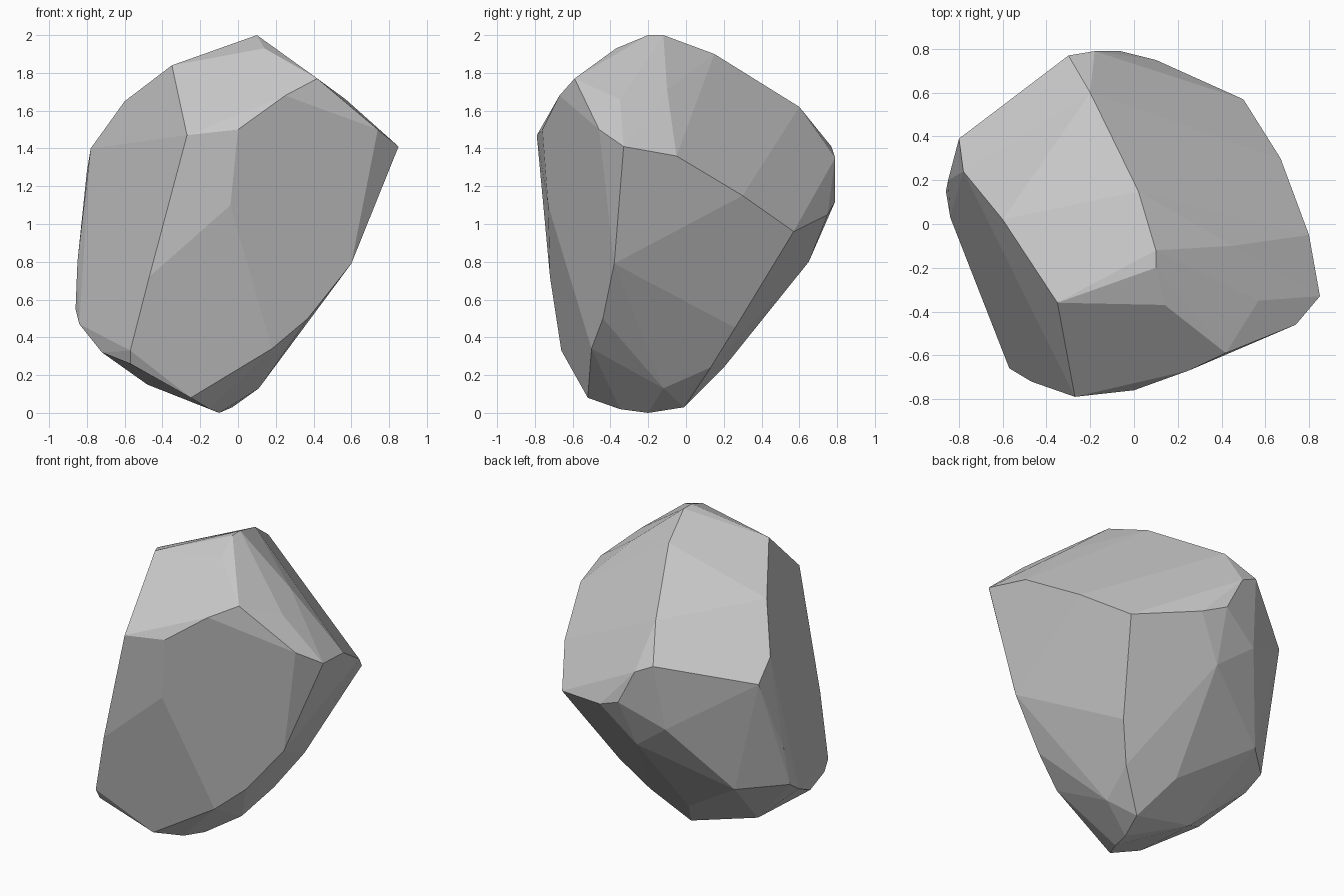
import bpy, bmesh, math

# Corner points of the chiselled boulder, grouped in height bands
crown = [(.10, -.12, 2), (.10, -.20, 2), (.14, -.37, 1.93), (-.35, -.36, 1.84),
         (.02, .15, 1.90), (-.20, .60, 1.62), (-.30, .77, 1.41)]
shoulder = [(-.60, .02, 1.65), (-.78, .24, 1.40), (-.80, .39, 1.28), (.42, -.59, 1.77),
            (.25, -.67, 1.68), (-.27, -.79, 1.47), (0, -.76, 1.50), (.74, -.46, 1.50),
            (.57, -.35, 1.66), (.85, -.33, 1.41), (.80, -.05, 1.36), (.45, -.10, 1.71)]
belt = [(.67, .30, 1.15), (.50, .57, .96), (.10, .75, 1.05), (-.06, .79, 1.12),
        (-.18, .79, 1.35), (-.04, -.73, 1.10), (-.47, -.72, .72), (.60, -.38, .79),
        (-.86, .15, .55), (-.85, .20, .80), (-.34, .70, .98), (-.10, .65, .80)]
base = [(-.57, -.66, .33), (-.57, -.62, .26), (-.25, -.52, .08), (.18, -.50, .34),
        (.37, -.44, .50), (.57, -.25, .77), (.37, -.07, .52), (.30, .26, .45),
        (.17, .13, .24), (.11, -.12, .13), (.26, -.28, .35), (-.03, -.01, .03),
        (-.16, .20, .24), (-.10, -.20, 0), (-.15, -.35, .02), (-.48, -.06, .15),
        (-.72, -.26, .32), (-.84, .03, .47), (-.62, .38, .54)]

# Wrap the corners in a convex skin
bm = bmesh.new()
for p in crown + shoulder + belt + base:
    bm.verts.new(p)
bmesh.ops.convex_hull(bm, input=bm.verts[:])
loose = [v for v in bm.verts if not v.link_faces]
bmesh.ops.delete(bm, geom=loose, context='VERTS')

# Merge nearly coplanar triangles into broad flat facets
bmesh.ops.dissolve_limit(bm, angle_limit=math.radians(5),
                         verts=bm.verts[:], edges=bm.edges[:])
bmesh.ops.recalc_face_normals(bm, faces=bm.faces[:])

mesh = bpy.data.meshes.new("boulder")
bm.to_mesh(mesh)
bm.free()
boulder = bpy.data.objects.new("boulder", mesh)
bpy.context.collection.objects.link(boulder)
